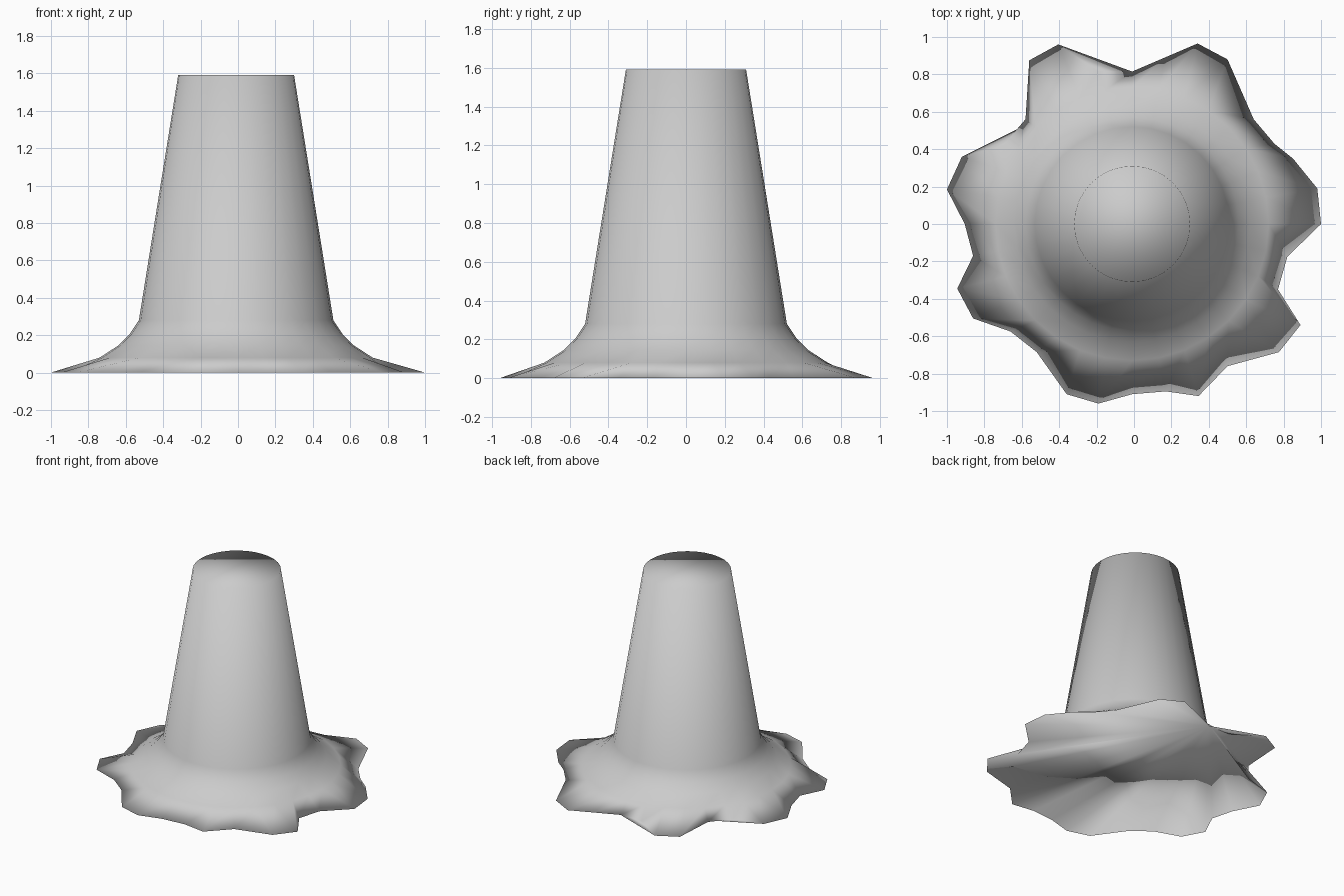
import bpy, bmesh, math

if "Cube" in bpy.data.objects:
    bpy.data.objects.remove(bpy.data.objects["Cube"])

N = 32
CX = -0.01

# Rings of the round trunk and its flare, as (radius, height)
PROFILE = [(0.73, 0.08), (0.63, 0.145), (0.57, 0.205), (0.52, 0.28), (0.31, 1.59)]

# Irregular splayed foot outline on the ground, counter-clockwise from +x
FOOT = [(1.0, 0.0), (0.98, 0.19), (0.85, 0.35), (0.75, 0.43), (0.64, 0.56),
        (0.50, 0.88), (0.34, 0.965), (0.165, 0.89), (-0.01, 0.815), (-0.19, 0.815),
        (-0.405, 0.96), (-0.56, 0.875), (-0.58, 0.56), (-0.70, 0.42), (-0.92, 0.36),
        (-1.0, 0.185), (-0.905, 0.0), (-0.86, -0.17), (-0.945, -0.345), (-0.86, -0.505),
        (-0.66, -0.575), (-0.52, -0.685), (-0.36, -0.91), (-0.19, -0.96), (-0.01, -0.91),
        (0.17, -0.895), (0.345, -0.92), (0.50, -0.76), (0.775, -0.685), (0.89, -0.54),
        (0.77, -0.35), (0.82, -0.175)]

bm = bmesh.new()


def circle(r, z):
    return [bm.verts.new((CX + r * math.cos(2 * math.pi * i / N),
                          r * math.sin(2 * math.pi * i / N), z)) for i in range(N)]


# Foot ring, then the rings of the trunk
rings = [[bm.verts.new((x, y, 0)) for x, y in FOOT]]
rings += [circle(r, z) for r, z in PROFILE]

# Side walls
for a, b in zip(rings, rings[1:]):
    for i in range(N):
        j = (i + 1) % N
        bm.faces.new((a[i], a[j], b[j], b[i]))

# Flat top cap, and underside fanned from the back vertex
bm.faces.new(rings[-1])
foot = rings[0]
hub = N // 4
for k in range(1, N - 1):
    bm.faces.new((foot[hub], foot[(hub + k + 1) % N], foot[(hub + k) % N]))

for f in bm.faces:
    f.smooth = True

mesh = bpy.data.meshes.new("tree_trunk")
bm.to_mesh(mesh)
bm.free()
trunk = bpy.data.objects.new("tree_trunk", mesh)
bpy.context.collection.objects.link(trunk)
